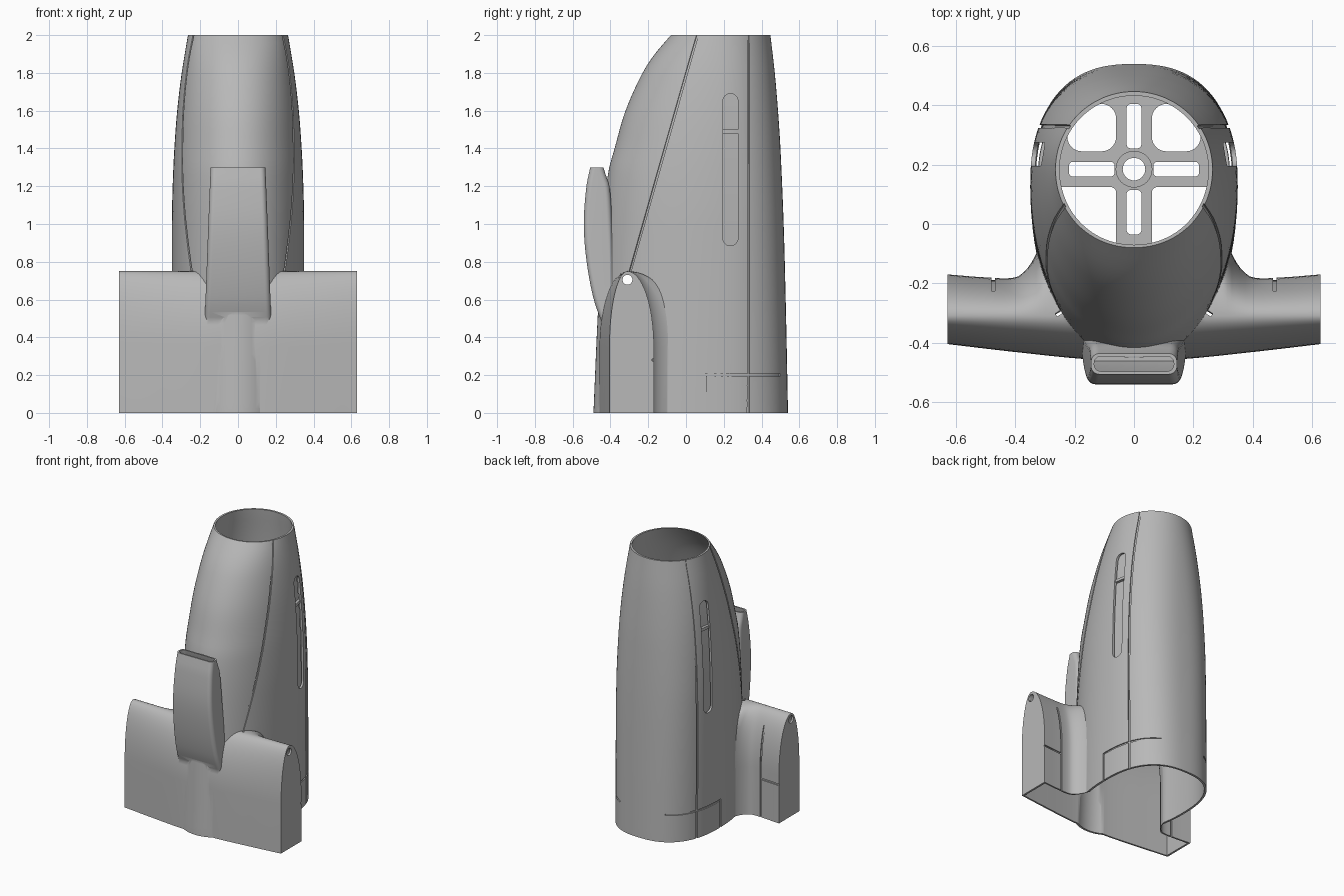
import bpy, bmesh
from math import sin, cos, pi, radians
from mathutils import Vector

if "Cube" in bpy.data.objects:
    bpy.data.objects.remove(bpy.data.objects["Cube"])

grey = bpy.data.materials.new("plain_grey")
grey.use_nodes = True
grey.diffuse_color = (0.48, 0.48, 0.48, 1)
grey.node_tree.nodes["Principled BSDF"].inputs["Base Color"].default_value = grey.diffuse_color


def interp(table, u):
    """Smooth curve through (u, value) pairs, clamped at both ends."""
    if u <= table[0][0]:
        return table[0][1]
    if u >= table[-1][0]:
        return table[-1][1]
    i = max(k for k in range(len(table) - 1) if table[k][0] <= u)

    def slope(k):
        a, b = table[max(k - 1, 0)], table[min(k + 1, len(table) - 1)]
        return (b[1] - a[1]) / (b[0] - a[0])
    (u0, v0), (u1, v1) = table[i], table[i + 1]
    h = u1 - u0
    t = (u - u0) / h
    return (v0 * (1 + 2 * t) * (1 - t) ** 2 + slope(i) * h * t * (1 - t) ** 2
            + v1 * t * t * (3 - 2 * t) + slope(i + 1) * h * t * t * (t - 1))


def steps(a, b, n):
    return [a + (b - a) * i / n for i in range(n + 1)]


def loft(name, rings):
    """Closed solid through rings with equal point counts."""
    bm = bmesh.new()
    rows = [[bm.verts.new(p) for p in ring] for ring in rings]
    n = len(rows[0])
    for a, b in zip(rows, rows[1:]):
        for i in range(n):
            j = (i + 1) % n
            bm.faces.new((a[i], a[j], b[j], b[i]))
    bm.faces.new(rows[0][::-1])
    bm.faces.new(rows[-1])
    bmesh.ops.recalc_face_normals(bm, faces=bm.faces)
    mesh = bpy.data.meshes.new(name)
    bm.to_mesh(mesh)
    bm.free()
    mesh.materials.append(grey)
    obj = bpy.data.objects.new(name, mesh)
    bpy.context.scene.collection.objects.link(obj)
    return obj


def combine(target, tool, operation="DIFFERENCE"):
    mod = target.modifiers.new("combine", "BOOLEAN")
    mod.operation, mod.solver, mod.object = operation, "EXACT", tool
    bpy.context.view_layer.objects.active = target
    bpy.ops.object.modifier_apply(modifier=mod.name)
    bpy.data.objects.remove(tool)


def rounded(u0, u1, v0, v1, r):
    """Rounded rectangle outline."""
    pts = []
    for k, (u, v) in enumerate(((u1 - r, v1 - r), (u0 + r, v1 - r), (u0 + r, v0 + r), (u1 - r, v0 + r))):
        pts += [(u + r * cos(a), v + r * sin(a)) for a in steps(k * pi / 2, (k + 1) * pi / 2 - 0.001, 8)]
    return pts


def prism(name, outline, lo, hi, axis="z"):
    if axis == "z":
        return loft(name, [[(u, v, h) for u, v in outline] for h in (lo, hi)])
    return loft(name, [[(h, u, v) for u, v in outline] for h in (lo, hi)])


# Fuselage sections
WALL = 0.015
FRONT = [(0, -.49), (.5, -.468), (1, -.44), (1.27, -.412), (1.4, -.378), (1.6, -.32), (1.8, -.23), (1.9, -.165), (2, -.08)]
BACK = [(0, .54), (.5, .53), (1, .517), (1.4, .5), (1.6, .487), (1.8, .47), (2, .447)]
HALF = [(0, .348), (1, .35), (1.2, .346), (1.4, .337), (1.6, .322), (1.8, .298), (2, .265)]
MID = [(0, .1), (1, .13), (1.6, .165), (2, .185)]
POWER = [(0, 2.5), (1, 2.45), (2, 2)]


def section(z, inset):
    mid = interp(MID, z)
    return (interp(HALF, z) - inset, mid, interp(BACK, z) - mid - inset,
            mid - interp(FRONT, z) - inset, interp(POWER, z))


def body_ring(z, inset):
    a, mid, back, front, power = section(z, inset)
    ring = []
    for k in range(96):
        c, s = cos(2 * pi * k / 96), sin(2 * pi * k / 96)
        e, b = (2 / power, back) if s > 0 else (2 / 2.05, front)
        ring.append((a * abs(c) ** e * (1 if c > 0 else -1),
                     mid + b * abs(s) ** e * (1 if s > 0 else -1), z))
    return ring


def on_body(y, z, side, inset=0):
    a, mid, back, front, power = section(z, inset)
    b, n = (back, power) if y > mid else (front, 2.05)
    return Vector((side * a * max(0, 1 - abs((y - mid) / b) ** n) ** (1 / n), y, z))


# Wing stub sections, flared where they meet the fuselage
W_FRONT = [(0, -.46), (.16, -.456), (.4, -.432), (.63, -.405)]
W_BACK = [(0, -.02), (.3, -.02), (.33, -.1), (.36, -.15), (.4, -.18), (.5, -.18), (.63, -.17)]


def wing_point(x, angle, inset=0):
    c = cos(angle)
    edge = interp(W_BACK, abs(x)) - inset if c > 0 else interp(W_FRONT, abs(x)) + inset
    return Vector((x, -.31 + abs(c) * (edge + .31), .35 + (.4 - inset) * sin(angle)))


def wing(name, reach, inset, floor):
    rings = []
    for x in steps(-reach, reach, 84):
        arc = [wing_point(x, a, inset) for a in steps(0, pi, 32)]
        rings.append([(x, arc[0].y, floor)] + arc + [(x, arc[-1].y, floor)])
    return loft(name, rings)


# Intake scoop sections
S_FRONT = [(.45, -.435), (.6, -.488), (.8, -.526), (1, -.541), (1.2, -.527), (1.3, -.507)]
S_BACK = [(.45, -.36), (1, -.39), (1.2, -.405), (1.26, -.425), (1.3, -.437)]
S_HALF = [(.45, .178), (.6, .172), (1, .157), (1.3, .145)]


def scoop(name, lo, hi, inset):
    rings = []
    for z in steps(lo, hi, 30):
        f, b, h = interp(S_FRONT, z) + inset, interp(S_BACK, z) - inset, interp(S_HALF, z) - inset
        rings.append([(u, v, z) for u, v in rounded(-h, h, f, b, min(.028, (b - f) * .45))])
    return loft(name, rings)


# Outer skin joined, then hollowed
shell = loft("nacelle_shell", [body_ring(z, 0) for z in steps(-.06, 2, 50)])
combine(shell, wing("wing_outer", .63, 0, -.06), "UNION")
combine(shell, scoop("scoop_outer", .45, 1.3, 0), "UNION")
combine(shell, loft("body_hollow", [body_ring(z, WALL) for z in steps(-.1, 2.05, 50)]))
combine(shell, wing("wing_hollow", .616, .012, -.1))
combine(shell, scoop("scoop_hollow", .55, 1.36, .011))
combine(shell, prism("base_trim", rounded(-1, 1, -1, 1, .1), -.3, 0))

# Wing pin holes and side slots
combine(shell, prism("pin_hole", rounded(-.336, -.284, .679, .731, .0259), -.8, .8, "x"))
combine(shell, prism("side_slots", rounded(.195, .275, .885, 1.69, .0399), -.6, .6, "x"))


# Engraved panel lines
def groove(path):
    rings = []
    for i, p in enumerate(path):
        point, normal = p
        along = (path[min(i + 1, len(path) - 1)][0] - path[max(i - 1, 0)][0]).normalized()
        across = along.cross(normal).normalized() * .006
        rings.append([point + across + normal * .02, point - across + normal * .02,
                      point - across - normal * .008, point + across - normal * .008])
    combine(shell, loft("groove", rings))


def body_path(points, side):
    path = []
    for y, z in points:
        p = on_body(y, z, side)
        tangent = on_body(y + .004, z, side) - on_body(y - .004, z, side)
        path.append((p, tangent.cross(Vector((0, 0, side))).normalized()))
    return path


for side in (-1, 1):
    groove(body_path([(.06 - .285 * (2 - z), z) for z in steps(2.02, .7, 30)], side))
    groove(body_path([(.33, z) for z in steps(-.03, 2.02, 30)], side))
    groove(body_path([(y, .2) for y in steps(.1, .5, 24)], side))
    groove(body_path([(.1, z) for z in steps(-.03, .205, 4)], side))
    rear = Vector((0, 1, 0))
    groove([(wing_point(side * .475, a), Vector((0, cos(a), .35 * sin(a))).normalized())
            for a in steps(.85, 0, 12)]
           + [(Vector((side * .475, interp(W_BACK, .475), -.03)), rear)])
    groove([(Vector((side * x, interp(W_BACK, x), .28)), rear) for x in steps(.475, .65, 4)])

# Recessed floors behind the side slots
floors = []
for side, label in ((1, "left"), (-1, "right")):
    floors.append(loft(label + "_slot_floor", [
        [on_body(.18, z, side, .024), on_body(.29, z, side, .024),
         on_body(.29, z, side, .034), on_body(.18, z, side, .034)]
        for z in steps(.85, 1.73, 16)]))

# Cross-shaped mount plate with lightening holes and hub
PLATE, HUB = 1.5, .185
plate = loft("mount_plate", [body_ring(z, .008) for z in (PLATE - .02, PLATE)])
lo, hi = PLATE - .1, PLATE + .1
for s in (-1, 1):
    def mirrored(u0, u1, v0, v1, r):
        u0, u1 = sorted((s * u0, s * u1))
        combine(plate, prism("opening", rounded(u0, u1, v0, v1, r), lo, hi))
    mirrored(.06, .225, .245, .405, .05)
    mirrored(.06, .28, -.2, .125, .02)
    mirrored(.065, .22, .16, .21, .015)
for v0, v1 in ((.255, .405), (-.035, .115)):
    combine(plate, prism("arm_slot", rounded(-.025, .025, v0, v1, .015), lo, hi))
hub = prism("mount_hub", rounded(-.062, .062, HUB - .062, HUB + .062, .0619), PLATE - .025, PLATE + .025)
for part in (plate, hub):
    combine(part, prism("hub_bore", rounded(-.038, .038, HUB - .038, HUB + .038, .0379), lo, hi))

# Smooth shading with sharp edges kept
bpy.ops.object.select_all(action="DESELECT")
for obj in [shell, plate, hub] + floors:
    obj.select_set(True)
bpy.context.view_layer.objects.active = shell
bpy.ops.object.shade_smooth_by_angle(angle=radians(30))
